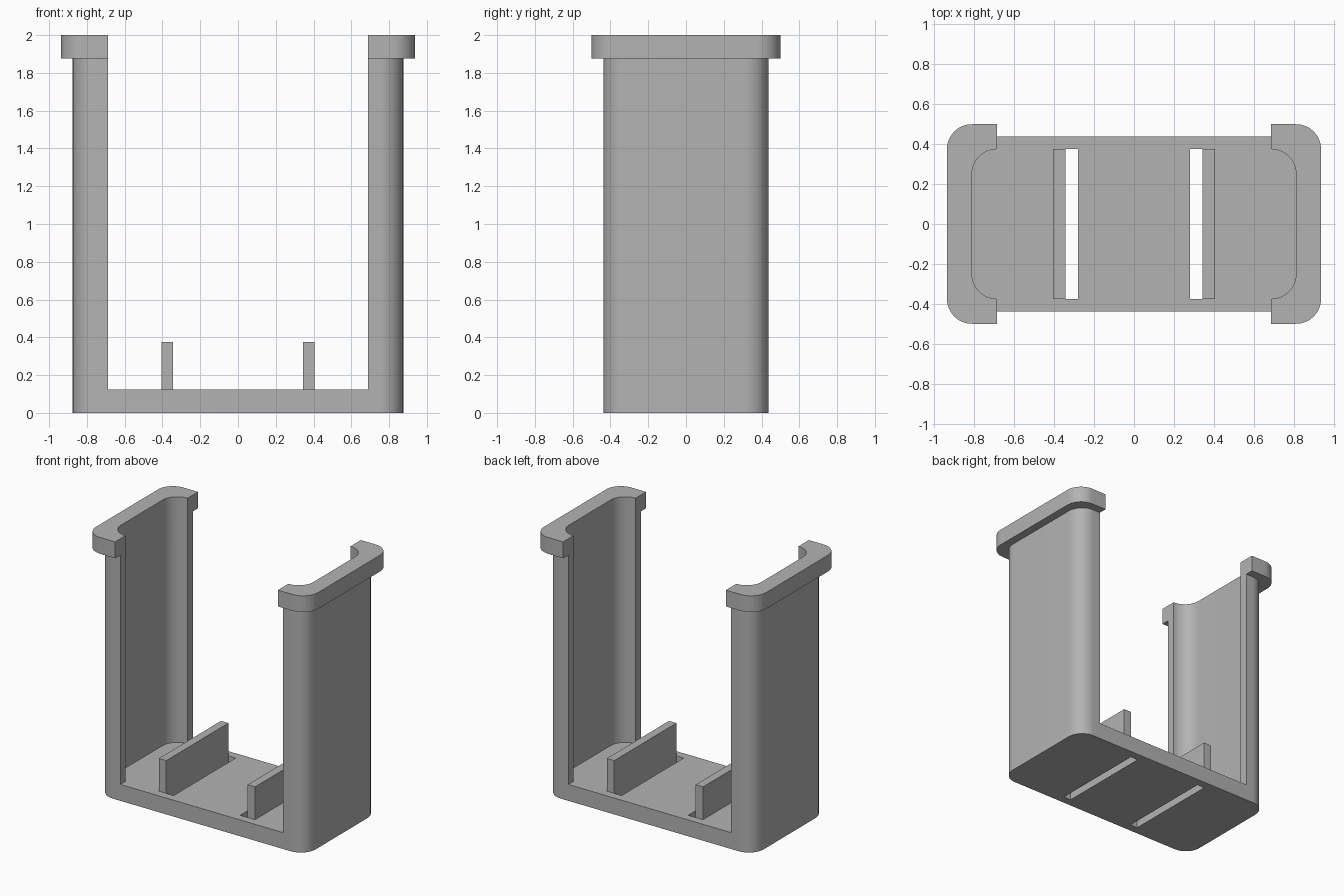
import bpy
import bmesh

if "Cube" in bpy.data.objects:
    bpy.data.objects.remove(bpy.data.objects["Cube"], do_unlink=True)

grey = bpy.data.materials.new("plain_grey")
grey.use_nodes = True
colour = (0.45, 0.45, 0.45, 1)
grey.diffuse_color = colour
grey.node_tree.nodes["Principled BSDF"].inputs["Base Color"].default_value = colour

UNIT = 1 / 16          # wall thickness; every size is a multiple of it
RADIUS = 2 * UNIT      # corner radius


def block(name, x, y, z, radius=0):
    """Box spanning the given ranges, with optional rounded upright edges."""
    bm = bmesh.new()
    bmesh.ops.create_cube(bm, size=1)
    for v in bm.verts:
        v.co = [r[0] if c < 0 else r[1] for c, r in zip(v.co, (x, y, z))]
    if radius:
        upright = [e for e in bm.edges
                   if abs(e.verts[0].co.z - e.verts[1].co.z) > UNIT]
        bmesh.ops.bevel(bm, geom=upright, offset=radius, segments=12,
                        profile=0.5, affect='EDGES')
    mesh = bpy.data.meshes.new(name)
    bm.to_mesh(mesh)
    bm.free()
    mesh.materials.append(grey)
    obj = bpy.data.objects.new(name, mesh)
    bpy.context.collection.objects.link(obj)
    return obj


def both(half):
    return (-half, half)


def activate(obj):
    bpy.ops.object.select_all(action='DESELECT')
    obj.select_set(True)
    bpy.context.view_layer.objects.active = obj


def cut(obj, cutter):
    """Subtract the cutter and discard it."""
    cutter.hide_render = True
    mod = obj.modifiers.new("cut", 'BOOLEAN')
    mod.operation = 'DIFFERENCE'
    mod.solver = 'EXACT'
    mod.object = cutter
    activate(obj)
    bpy.ops.object.modifier_apply(modifier=mod.name)
    bpy.data.objects.remove(cutter, do_unlink=True)


def finish(obj):
    activate(obj)
    bpy.ops.object.shade_smooth_by_angle()


def cavity(z):
    return block("cavity", both(13 * UNIT), both(6 * UNIT), z, RADIUS)


def opening(z):
    return block("opening", both(11 * UNIT), both(1), z)


floor_top, rim_base, top = 2 * UNIT, 30 * UNIT, 32 * UNIT

# U-shaped body: rounded block, hollowed, with front and back cut open
body = block("cradle_body", both(14 * UNIT), both(7 * UNIT), (0, rim_base), RADIUS)
cut(body, cavity((floor_top, 3)))
cut(body, opening((floor_top, 3)))

# Strap slots through the floor, next to each upright plate
for side, label in ((1, "left"), (-1, "right")):
    slot_x = sorted((side * 4.5 * UNIT, side * 5.5 * UNIT))
    cut(body, block("slot", slot_x, both(6 * UNIT), (-1, 1)))
    plate_x = sorted((side * 5.5 * UNIT, side * 6.5 * UNIT))
    block(label + "_plate", plate_x, both(6 * UNIT), (floor_top, 6 * UNIT))
finish(body)

# Overhanging rims on top of both end walls
rim = block("end_rims", both(15 * UNIT), both(8 * UNIT), (rim_base, top), RADIUS)
cut(rim, cavity((1, 3)))
cut(rim, opening((1, 3)))
finish(rim)
